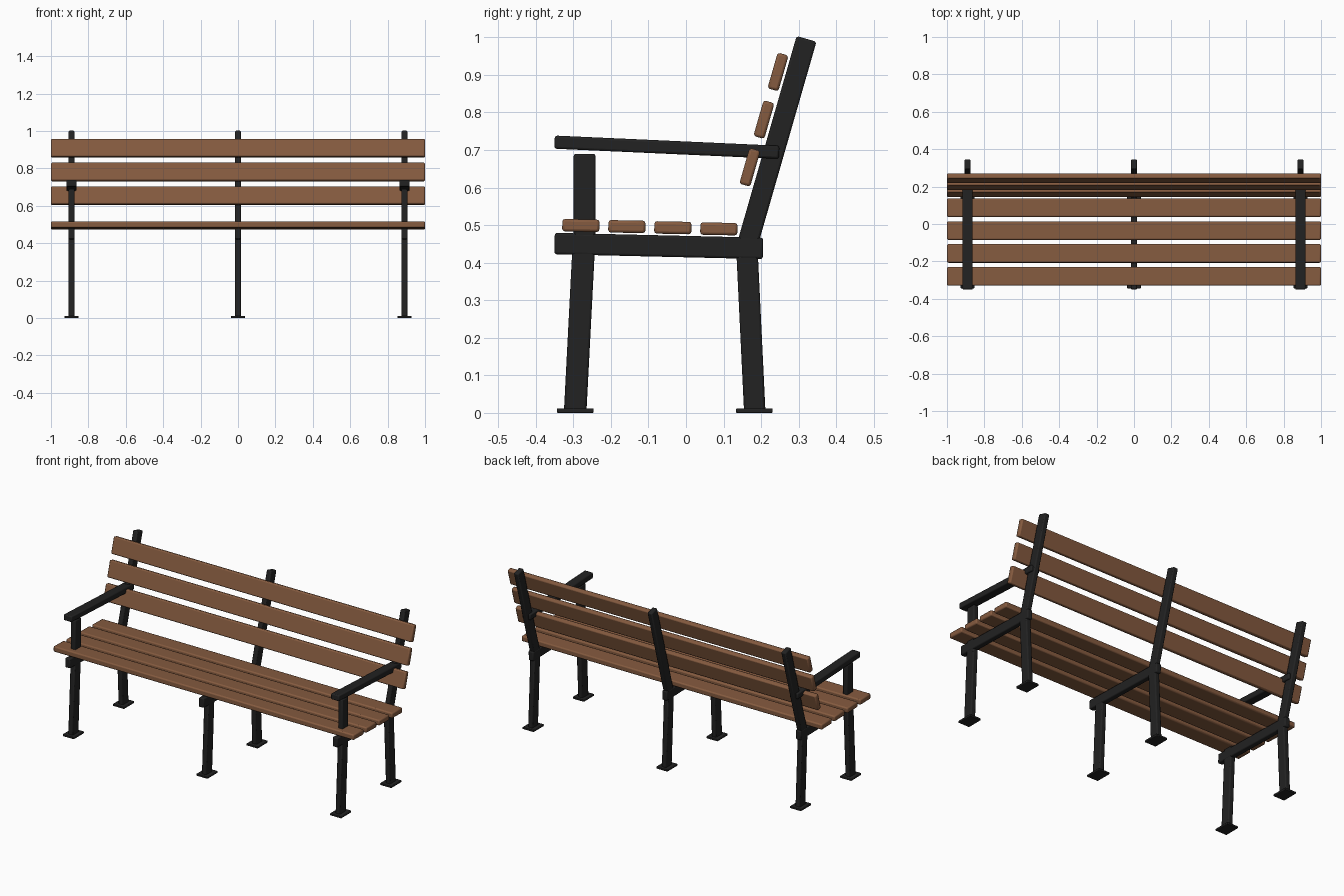
import bpy
import math
from mathutils import Vector

if "Cube" in bpy.data.objects:
    bpy.data.objects.remove(bpy.data.objects["Cube"], do_unlink=True)


def make_material(name, rgb, roughness):
    mat = bpy.data.materials.new(name)
    mat.use_nodes = True
    mat.diffuse_color = (*rgb, 1)
    bsdf = mat.node_tree.nodes["Principled BSDF"]
    bsdf.inputs["Base Color"].default_value = (*rgb, 1)
    bsdf.inputs["Roughness"].default_value = roughness
    return mat


wood = make_material("brown wood", (0.235, 0.104, 0.05), 0.7)
iron = make_material("black iron", (0.016, 0.016, 0.016), 0.5)


def block(name, size, y, z, x=0, tilt=0, mat=iron, bevel=0.006):
    """Bevelled box, tilted about the x axis."""
    bpy.ops.mesh.primitive_cube_add(size=1, location=(x, y, z))
    ob = bpy.context.object
    ob.name = name
    ob.scale = size
    bpy.ops.object.transform_apply(location=False, rotation=False, scale=True)
    ob.rotation_euler.x = tilt
    ob.data.materials.append(mat)
    mod = ob.modifiers.new("rounded edges", "BEVEL")
    mod.width = bevel
    mod.segments = 2
    bpy.ops.object.shade_smooth_by_angle(angle=math.radians(35))
    return ob


def bar(name, start, end, width, depth, x):
    """Bar running between two (y, z) points, its length along local y."""
    a, b = Vector(start), Vector(end)
    mid, run = (a + b) / 2, b - a
    return block(name, (width, run.length, depth), mid.x, mid.y, x,
                 math.atan2(run.y, run.x))


# Three iron frames; only the outer two carry armrests
for side, x in (("right", -0.89), ("middle", 0), ("left", 0.89)):
    bar(side + "_front_leg", (-0.295, 0.005), (-0.272, 0.45), 0.031, 0.06, x)
    bar(side + "_rear_leg", (0.183, 0.005), (0.162, 0.44), 0.031, 0.057, x)
    bar(side + "_seat_rail", (-0.35, 0.451), (0.205, 0.438), 0.033, 0.057, x)
    bar(side + "_back_post", (0.161, 0.44), (0.321, 0.996), 0.031, 0.055, x)
    for end, y in (("front", -0.295), ("rear", 0.182)):
        block(f"{side}_{end}_foot", (0.075, 0.098, 0.012), y, 0.006, x,
              bevel=0.003)
    if x:
        block(side + "_arm_support", (0.031, 0.058, 0.25), -0.27, 0.565, x)
        bar(side + "_armrest", (-0.35, 0.721), (0.248, 0.694), 0.055, 0.035, x)

# Seat slats follow the slight slope of the rails
for i in range(4):
    block(f"seat_slat_{i + 1}", (2, 0.099, 0.033), -0.28 + 0.1225 * i,
          0.499 - 0.003 * i, tilt=-0.02, mat=wood, bevel=0.007)

# Back slats lean with the posts
for i in range(3):
    block(f"back_slat_{i + 1}", (2, 0.03, 0.099), 0.17 + 0.0375 * i,
          0.654 + 0.127 * i, tilt=-0.28, mat=wood, bevel=0.007)
